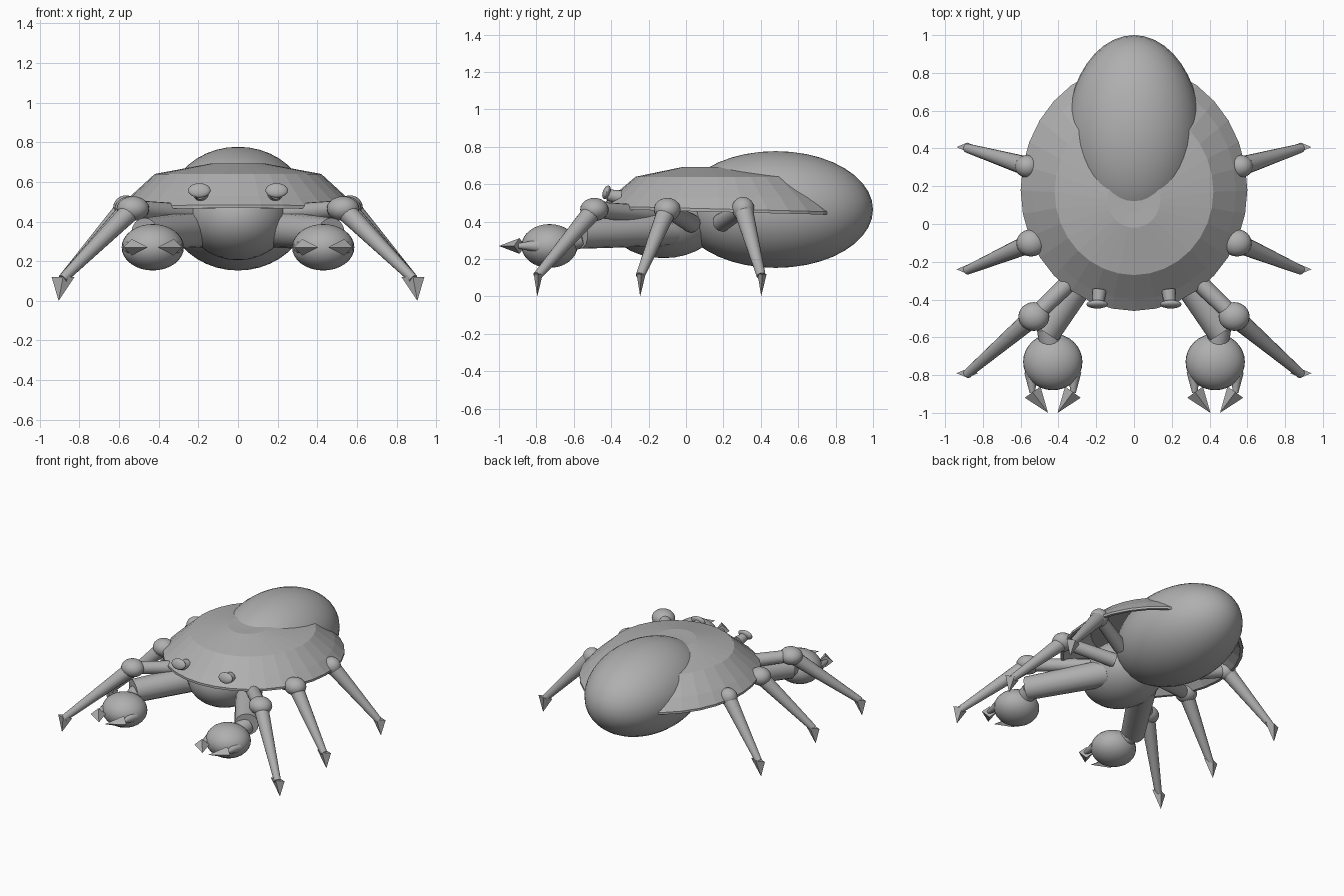
import bpy, bmesh, math
from mathutils import Vector, Matrix

if "Cube" in bpy.data.objects:
    bpy.data.objects.remove(bpy.data.objects["Cube"])

grey = bpy.data.materials.new("plain grey")
grey.diffuse_color = (0.43, 0.43, 0.43, 1)
grey.use_nodes = True
grey.node_tree.nodes["Principled BSDF"].inputs["Base Color"].default_value = grey.diffuse_color


def finish(name, bm, angle=40):
    bmesh.ops.recalc_face_normals(bm, faces=bm.faces)
    me = bpy.data.meshes.new(name)
    bm.to_mesh(me)
    bm.free()
    me.materials.append(grey)
    ob = bpy.data.objects.new(name, me)
    bpy.context.collection.objects.link(ob)
    if angle:
        bpy.ops.object.select_all(action='DESELECT')
        ob.select_set(True)
        bpy.context.view_layer.objects.active = ob
        bpy.ops.object.shade_smooth_by_angle(angle=math.radians(angle))
    return ob


def ellipsoid(name, centre, radii, rot=None, seg=32):
    bm = bmesh.new()
    m = Matrix.Translation(centre) @ (rot or Matrix()) @ Matrix.Diagonal((*radii, 1))
    bmesh.ops.create_uvsphere(bm, u_segments=seg, v_segments=seg // 2, radius=1, matrix=m)
    return finish(name, bm)


def rod(name, a, b, r1, r2, seg=16):
    a, b = Vector(a), Vector(b)
    d = b - a
    m = Matrix.Translation((a + b) / 2) @ d.to_track_quat('Z', 'Y').to_matrix().to_4x4()
    bm = bmesh.new()
    bmesh.ops.create_cone(bm, cap_ends=True, segments=seg, radius1=r1, radius2=r2,
                          depth=d.length, matrix=m)
    return finish(name, bm)


def point(name, left, right, side, half, tip):
    # flat four-sided spike: diamond base between left and right, closing to the tip
    left, right, h = Vector(left), Vector(right), Vector(side) * half
    mid = (left + right) / 2
    bm = bmesh.new()
    base = [bm.verts.new(p) for p in (left, mid + h, right, mid - h)]
    t = bm.verts.new(tip)
    bm.faces.new(base)
    for i in range(4):
        bm.faces.new((base[i], base[(i + 1) % 4], t))
    return finish(name, bm, 0)


# body
ellipsoid("abdomen", (0, 0.48, 0.465), (0.355, 0.52, 0.312), seg=40)
ellipsoid("thorax", (0, -0.12, 0.425), (0.26, 0.31, 0.22))

# domed shell: faceted rings, thin and hollow underneath
rings = [(0.6, 0.64, 0.18, 0.452), (0.6, 0.64, 0.18, 0.468), (0.54, 0.575, 0.175, 0.53),
         (0.42, 0.44, 0.17, 0.64), (0.14, 0.15, 0.13, 0.692), (0.06, 0.06, 0.12, 0.69)]
inner = [(0.40, 0.41, 0.17, 0.618), (0.58, 0.62, 0.18, 0.452)]
bm = bmesh.new()
N = 32


def ring(rx, ry, cy, z):
    out = []
    for i in range(N):
        a = 2 * math.pi * i / N
        back = 1.04 if math.sin(a) > 0 else 1.0
        y = cy + ry * back * math.sin(a)
        tilt = -0.025 * (y - 0.17) if z < 0.5 else 0
        out.append(bm.verts.new((rx * math.cos(a), y, z + tilt)))
    return out


loops = [ring(*r) for r in inner + rings]
for lo, hi in zip(loops, loops[1:]):
    for i in range(N):
        j = (i + 1) % N
        bm.faces.new((lo[i], lo[j], hi[j], hi[i]))
bm.faces.new(loops[0])
bm.faces.new(loops[-1])
finish("shell", bm, 0)

# each leg: hip, knee centre, foot tip, knee radius
legs = {
    "front": ((0.20, -0.17, 0.435), (0.53, -0.49, 0.465), (0.905, -0.795, 0.0), 0.076),
    "middle": ((0.20, 0.03, 0.39), (0.545, -0.10, 0.465), (0.905, -0.245, 0.0), 0.072),
    "hind": ((0.28, 0.19, 0.395), (0.565, 0.305, 0.47), (0.905, 0.402, 0.0), 0.06),
}

for s, side in ((-1, "left"), (1, "right")):
    def P(x, y, z):
        return Vector((s * x, y, z))

    for pair, (hip, knee, tip, r) in legs.items():
        nm = f"{pair}_{side}"
        hip, knee, tip = P(*hip), P(*knee), P(*tip)
        ankle = tip + P(-0.02, 0, 0.11)
        rod("upper_leg_" + nm, hip, knee, 0.05, 0.043)
        ellipsoid("knee_" + nm, knee, (r * 1.08, r, 0.062), seg=24)
        rod("lower_leg_" + nm, knee, ankle, 0.052, 0.024)
        point("foot_" + nm, tip + P(-0.08, 0.005, 0.12), tip + P(0.035, 0.005, 0.12),
              (0, 1, 0), 0.024, tip)

    # claw arm, bulb and two pincers
    rod("claw_arm_" + side, P(0.15, -0.08, 0.365), P(0.47, -0.57, 0.337), 0.095, 0.082)
    rod("claw_wrist_" + side, P(0.455, -0.55, 0.32), P(0.435, -0.68, 0.29), 0.06, 0.06)
    ellipsoid("claw_bulb_" + side, P(0.43, -0.73, 0.27), (0.157, 0.15, 0.117))
    for k, part in ((-1, "inner"), (1, "outer")):
        def Q(dx, y, z=0.27):
            return P(0.43 + k * dx, y, z)
        rod(f"pincer_stalk_{part}_{side}", Q(0.115, -0.785), Q(0.108, -0.895), 0.036, 0.014, 12)
        point(f"pincer_{part}_{side}", Q(0.065, -0.86), Q(0.148, -0.92), (0, 0, 1), 0.042,
              Q(0.025, -1.0))

    # stalked eye
    rod("eye_stalk_" + side, P(0.183, -0.35, 0.53), P(0.19, -0.42, 0.543), 0.038, 0.03)
    rot = Matrix.Rotation(math.radians(-20), 4, 'X')
    ellipsoid("eye_cap_" + side, P(0.195, -0.425, 0.557), (0.057, 0.02, 0.038), rot, 20)
